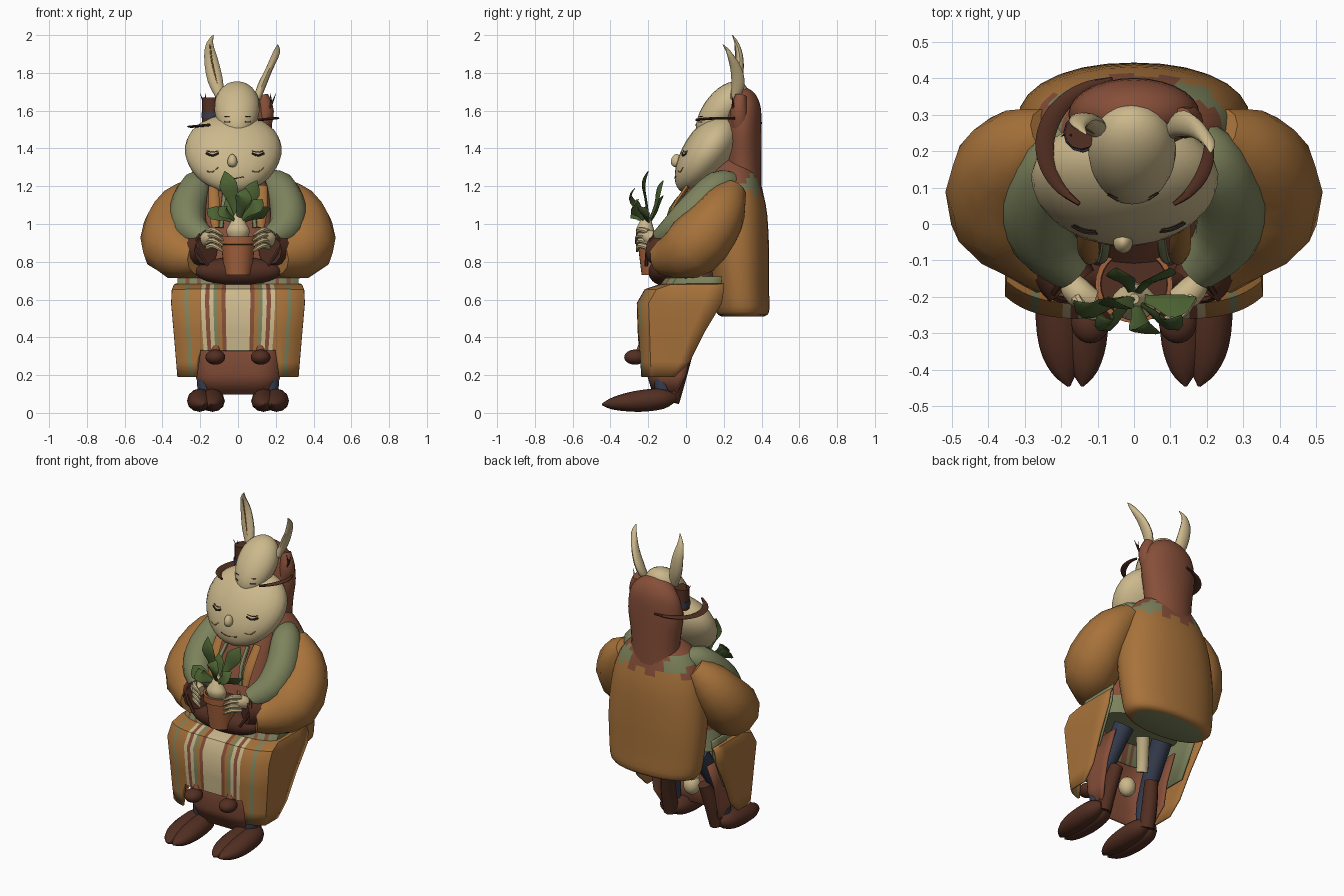
import bpy
import bmesh
import math
from mathutils import Vector, Matrix
from mathutils.bvhtree import BVHTree

cube = bpy.data.objects.get("Cube")
if cube:
    bpy.data.objects.remove(cube, do_unlink=True)


def material(name, rgb):
    mat = bpy.data.materials.new(name)
    mat.use_nodes = True
    mat.diffuse_color = (*rgb, 1)
    shader = next(n for n in mat.node_tree.nodes if n.type == "BSDF_PRINCIPLED")
    shader.inputs["Base Color"].default_value = (*rgb, 1)
    return mat


ochre = material("ochre cloth", (0.39, 0.17, 0.043))
sage = material("sage cloth", (0.205, 0.225, 0.108))
cream = material("cream skin", (0.60, 0.48, 0.26))
russet = material("russet cloth", (0.24, 0.078, 0.041))
brown = material("dark brown leather", (0.085, 0.028, 0.016))
leaf = material("leaf green", (0.07, 0.118, 0.031))
clay = material("terracotta", (0.38, 0.122, 0.045))
navy = material("navy trousers", (0.035, 0.045, 0.075))
ink = material("dark ink", (0.03, 0.022, 0.016))
parts = []


def finish(name, bm, mats):
    bmesh.ops.recalc_face_normals(bm, faces=bm.faces)
    mesh = bpy.data.meshes.new(name)
    bm.to_mesh(mesh)
    bm.free()
    for mat in mats:
        mesh.materials.append(mat)
    obj = bpy.data.objects.new(name, mesh)
    bpy.context.collection.objects.link(obj)
    parts.append(obj)
    return obj


def spline(keys, steps):
    """Smooth curve through tuples of any length."""
    ends = [keys[0]] + list(keys) + [keys[-1]]
    out = []
    for a, b, c, d in zip(ends, ends[1:], ends[2:], ends[3:]):
        for i in range(steps):
            t = i / steps
            out.append(tuple(
                q + t * ((r - p) / 2 + t * (p - 2.5 * q + 2 * r - s / 2
                                            + t * (1.5 * (q - r) + (s - p) / 2)))
                for p, q, r, s in zip(a, b, c, d)))
    return out + [tuple(keys[-1])]


def skin(name, rings, mats, rule=None):
    """Join closed rings of points and cap both ends."""
    bm = bmesh.new()
    loops = [[bm.verts.new(p) for p in ring] for ring in rings]
    count = len(loops[0])
    for low, high in zip(loops, loops[1:]):
        for i in range(count):
            j = (i + 1) % count
            bm.faces.new((low[i], low[j], high[j], high[i]))
    bm.faces.new(loops[0])
    bm.faces.new(loops[-1])
    if rule:
        for face in bm.faces:
            face.material_index = rule(face)
    return finish(name, bm, mats)


def tube(name, keys, mat, sides=12, steps=3, ref=None):
    """Sweep along keys of x, y, z, width, depth."""
    pts = spline([k if len(k) == 5 else (*k, k[3]) for k in keys], steps)
    pos = [Vector(p[:3]) for p in pts]
    if ref is None:
        span = [abs(v) for v in pos[-1] - pos[0]]
        ref = [float(i == span.index(min(span))) for i in range(3)]
    rings = []
    for i, p in enumerate(pts):
        along = (pos[min(i + 1, len(pos) - 1)] - pos[max(i - 1, 0)]).normalized()
        normal = Vector(ref)
        normal = (normal - along * normal.dot(along)).normalized()
        across = along.cross(normal)
        angles = [math.tau * k / sides for k in range(sides)]
        rings.append([pos[i] + across * p[3] * math.cos(a) + normal * p[4] * math.sin(a)
                      for a in angles])
    return skin(name, rings, [mat])


def loft(name, keys, mats, power=2, sides=28, steps=3, rule=None):
    """Stack horizontal ovals of z, centre y, half width, half depth."""
    def bend(v):
        return math.copysign(abs(v) ** (2 / power), v)
    angles = [math.tau * k / sides for k in range(sides)]
    rings = [[(w * bend(math.cos(a)), y + d * bend(math.sin(a)), z) for a in angles]
             for z, y, w, d in spline(keys, steps)]
    return skin(name, rings, mats, rule)


def ball(name, loc, size, mat, tilt=0, taper=0):
    bm = bmesh.new()
    bmesh.ops.create_uvsphere(bm, u_segments=24, v_segments=16, radius=1)
    for v in bm.verts:
        v.co.xy *= 1 + taper * v.co.z
    bm.transform(Matrix.Translation(loc) @ Matrix.Rotation(math.radians(tilt), 4, "X")
                 @ Matrix.Diagonal((*size, 1)))
    tree = BVHTree.FromBMesh(bm)
    finish(name, bm, [mat])
    return tree


def drape(name, keys, half, mats, pattern, notch=0):
    """Cloth hung round the front: front y, z, back y, width factor."""
    bm = bmesh.new()
    n = 16
    rows = []
    for row, (front, z, back, wide) in enumerate(keys):
        line = []
        for i in range(-n - 4, n + 5):
            u = max(-1, min(1, i / n))
            corner = front + 0.06 * abs(u) ** 5
            y = corner + (back - corner) * max(0, abs(i) - n) / 4
            hem = notch if abs(u) * half < 0.21 else 0
            line.append(bm.verts.new((u * half * wide, y, max(z, keys[-1][1] + hem - row * 0.001))))
        rows.append(line)
    for a, b in zip(rows, rows[1:]):
        for i in range(len(a) - 1):
            face = bm.faces.new((a[i], a[i + 1], b[i + 1], b[i]))
            stripe = int(abs(i + 0.5 - n - 4))
            face.material_index = int(pattern[min(stripe, len(pattern) - 1)])
    obj = finish(name, bm, mats)
    mod = obj.modifiers.new("thickness", "SOLIDIFY")
    mod.thickness = 0.012
    mod.offset = 0


# Coat body with lined underside and patched collar
def coat_rule(face):
    c = face.calc_center_median()
    if c.z < 0.511:
        return 1
    if c.z > 1.17 + 0.02 * math.sin(c.x * 60):
        return 1 if abs(c.x) > 0.13 and math.sin(c.x * 20 + c.z * 30) > -0.2 else 2
    return 0


loft("coat_body", [(0.51, 0.30, 0.24, 0.11), (0.535, 0.30, 0.29, 0.14), (0.65, 0.29, 0.31, 0.15),
                   (0.85, 0.275, 0.32, 0.165), (1.05, 0.265, 0.30, 0.165), (1.18, 0.26, 0.26, 0.145),
                   (1.27, 0.25, 0.20, 0.13), (1.34, 0.25, 0.11, 0.1)],
     [ochre, sage, russet], power=2.2, rule=coat_rule)
loft("chest", [(0.6, 0.03, 0.27, 0.15), (0.8, 0.02, 0.24, 0.15), (1.0, 0.07, 0.20, 0.15),
               (1.2, 0.13, 0.16, 0.12), (1.28, 0.16, 0.1, 0.08)], [russet, sage],
     rule=lambda f: int(f.calc_center_median().z < 0.7))

# Skirt with striped front, lining and an under robe
cloth = [ochre, sage, cream, russet]
drape("coat_skirt", [(0.0, 0.68, 0.2, 0.97), (-0.14, 0.675, 0.2, 1.0), (-0.215, 0.65, 0.2, 1.03),
                     (-0.255, 0.58, 0.19, 1.04), (-0.25, 0.43, 0.1, 1.0), (-0.245, 0.27, 0.02, 0.96),
                     (-0.24, 0.19, -0.06, 0.94)],
      0.335, cloth, "2223012320001000", notch=0.15)
drape("skirt_lining", [(0.0, 0.72, 0.19, 0.98), (-0.11, 0.71, 0.19, 1.0), (-0.17, 0.62, 0.18, 1.0),
                       (-0.225, 0.38, 0.06, 0.97)], 0.315, cloth, "3313313111311311")
drape("under_robe", [(-0.18, 0.5, 0.1, 1.1), (-0.215, 0.34, 0.03, 1.1), (-0.2, 0.2, 0.0, 1.1),
                     (-0.17, 0.1, -0.05, 0.95)], 0.2, cloth, "3")

# Hood and two faces
loft("hood", [(1.12, 0.29, 0.21, 0.11), (1.22, 0.30, 0.155, 0.1), (1.36, 0.30, 0.16, 0.1),
              (1.5, 0.30, 0.18, 0.1), (1.62, 0.305, 0.16, 0.09), (1.69, 0.305, 0.1, 0.06),
              (1.72, 0.30, 0.03, 0.025)], [russet])
face = ball("face", (-0.025, 0.11, 1.37), (0.255, 0.13, 0.24), cream, -36, taper=0.12)
crown = ball("upper_face", (-0.005, 0.19, 1.605), (0.12, 0.095, 0.18), cream, -42, taper=0.1)


def mark(name, tree, flat, mat, r):
    """Thin line laid on a face at front positions x, z."""
    hits = [tree.ray_cast(Vector((x, -1, z)), Vector((0, 1, 0)))[0] for x, z in flat]
    tube(name, [(*hit, r) for hit in hits if hit], mat, sides=6, ref=(0, 1, 0))


for s, side in ((1, "left"), (-1, "right")):
    mid = -0.015 + s * 0.12
    mark(side + "_eye", face, [(mid - 0.033, 1.375), (mid, 1.362), (mid + 0.033, 1.375)], ink, 0.006)
    mark(side + "_lid", face, [(mid - 0.03, 1.387), (mid, 1.38), (mid + 0.03, 1.387)], brown, 0.003)
    mark(side + "_upper_eye", crown, [(s * 0.055 - 0.017, 1.54), (s * 0.055 + 0.012, 1.54)], ink, 0.004)
    mark(side + "_upper_brow", crown, [(s * 0.055 - 0.015, 1.57), (s * 0.055 + 0.01, 1.57)], ink, 0.003)
    mark(side + "_smile", face, [(mid - 0.03, 1.28), (mid, 1.275), (mid + 0.03, 1.3)], ochre, 0.003)
mark("mouth", face, [(-0.08, 1.25), (-0.03, 1.24), (0.03, 1.25)], brown, 0.003)
ball("nose", (-0.03, -0.05, 1.335), (0.026, 0.03, 0.035), cream, taper=-0.2)

# Horns, hat piece, brim and twigs
tube("right_horn", [(-0.09, 0.25, 1.66, 0.02), (-0.12, 0.275, 1.76, 0.04, 0.025),
                    (-0.143, 0.285, 1.87, 0.036, 0.02), (-0.15, 0.27, 1.95, 0.02, 0.012),
                    (-0.13, 0.245, 2.0, 0.002)], cream, ref=(0, 1, 0))
tube("horn_groove", [(-0.11, 0.249, 1.74, 0.003), (-0.138, 0.264, 1.86, 0.004),
                     (-0.148, 0.258, 1.95, 0.003)], ochre, sides=6)
tube("left_horn", [(0.1, 0.25, 1.66, 0.018), (0.125, 0.275, 1.73, 0.022, 0.035),
                   (0.165, 0.265, 1.82, 0.018, 0.03), (0.205, 0.225, 1.91, 0.018, 0.012),
                   (0.21, 0.195, 1.95, 0.002)], cream, ref=(0, 1, 0))
for name, start, end, wide in (("right_brim", 100, 235, 0.02), ("left_brim", -55, 15, 0.012)):
    arc = []
    for k in range(9):
        a = math.radians(start + (end - start) * k / 8)
        x = 0.225 * math.cos(a) - 0.02
        arc.append((x, 0.21 + 0.19 * math.sin(a), 1.54 + x * 0.1,
                    0.006 + wide * math.sin(math.pi * k / 8), 0.007))
    tube(name, arc, brown, sides=8, ref=(0, 0, 1))
tube("hat_piece", [(-0.14, 0.25, 1.54, 0.05), (-0.145, 0.25, 1.67, 0.045)], brown)
tube("hat_band", [(-0.14, 0.25, 1.56, 0.054), (-0.14, 0.25, 1.59, 0.053)], navy)
tube("hood_fold", [(0.12, 0.29, 1.5, 0.05), (0.145, 0.28, 1.6, 0.045), (0.13, 0.29, 1.68, 0.03)], russet)
for s, side in ((1, "left"), (-1, "right")):
    for k in (0, 1):
        tube(f"{side}_twig_{k}", [(s * 0.14, 0.25, 1.58, 0.006), (s * 0.175, 0.25, 1.63, 0.006),
                                  (s * (0.2 - k * 0.03), 0.24, 1.69, 0.001)], brown, sides=6)

# Arms, hands, legs and shoes on both sides
for s, side in ((1, "left"), (-1, "right")):
    def limb(name, keys, mat, **options):
        tube(side + "_" + name, [(k[0] * s, *k[1:]) for k in keys], mat, **options)
    limb("sleeve", [(0.23, 0.25, 1.18, 0.07), (0.3, 0.205, 1.1, 0.12), (0.35, 0.14, 0.99, 0.15),
                    (0.345, 0.04, 0.88, 0.165), (0.27, -0.05, 0.835, 0.13), (0.2, -0.13, 0.82, 0.09)],
         ochre, sides=12, steps=2)
    limb("shawl", [(0.16, 0.26, 1.22, 0.05), (0.215, 0.175, 1.2, 0.085), (0.265, 0.06, 1.08, 0.097),
                   (0.25, -0.04, 0.98, 0.09), (0.17, -0.13, 0.92, 0.06)], sage, sides=14)
    limb("lapel", [(0.13, 0.01, 1.2, 0.025, 0.012), (0.125, -0.07, 1.08, 0.03, 0.012),
                   (0.12, -0.1, 0.98, 0.02, 0.012)], ochre, sides=8, ref=(0, 1, 0))
    limb("tie", [(0.07, 0.0, 1.18, 0.012, 0.01), (0.08, -0.08, 1.08, 0.014, 0.01),
                 (0.09, -0.1, 0.98, 0.012, 0.01)], sage, sides=8, ref=(0, 1, 0))
    limb("cuff", [(0.22, -0.1, 0.86, 0.085), (0.17, -0.17, 0.86, 0.075)], brown)
    limb("strap", [(0.2, -0.16, 0.95, 0.01), (0.22, -0.2, 0.88, 0.01), (0.16, -0.21, 0.78, 0.01)],
         brown, sides=6)
    limb("wrist", [(0.19, -0.14, 0.9, 0.03), (0.15, -0.19, 0.93, 0.04), (0.11, -0.21, 0.93, 0.03)], cream)
    for k in range(4):
        z = 0.97 - 0.028 * k
        limb(f"finger_{k}", [(0.16, -0.2, z - 0.01, 0.015), (0.13, -0.245, z, 0.014),
                             (0.08, -0.26, z - 0.03, 0.006)], cream, sides=8)
    limb("trouser_leg", [(0.175, -0.12, 0.08, 0.04), (0.17, -0.11, 0.25, 0.045),
                         (0.14, 0.08, 0.56, 0.06)], navy)
    limb("boot_shaft", [(0.16, -0.08, 0.06, 0.045), (0.15, -0.04, 0.2, 0.045), (0.13, 0.0, 0.33, 0.04)], brown)
    for k in (-1, 1):
        limb(f"shoe_lobe_{k + 1}",
             [(0.17 + k * 0.02, -0.055, 0.08, 0.02), (0.17 + k * 0.03, -0.12, 0.075, 0.058, 0.053),
              (0.17 + k * 0.035, -0.23, 0.064, 0.065, 0.058), (0.168 + k * 0.032, -0.33, 0.055, 0.06, 0.046),
              (0.163 + k * 0.026, -0.4, 0.048, 0.038, 0.028), (0.16 + k * 0.018, -0.445, 0.045, 0.004)],
             brown, ref=(0, 0, 1))
    ball(side + "_hanging_foot", (s * 0.12, -0.27, 0.295), (0.052, 0.057, 0.04), brown)
    limb("hanging_ankle", [(0.12, -0.25, 0.3, 0.025), (0.115, -0.225, 0.36, 0.025)], russet)

# Waist muff and pieces tucked under the coat
ball("waist_muff", (0, -0.12, 0.75), (0.23, 0.08, 0.075), brown)
tube("tucked_root", [(-0.06, 0.0, 0.36, 0.035), (-0.04, 0.03, 0.43, 0.035), (0.0, 0.08, 0.54, 0.04)], cream)
ball("tucked_bulb", (0, -0.06, 0.27), (0.05, 0.05, 0.06), cream)

# Potted plant
loft("pot", [(0.73, -0.165, 0.07, 0.07), (0.89, -0.165, 0.09, 0.09), (0.895, -0.165, 0.104, 0.104),
             (0.935, -0.165, 0.106, 0.106), (0.935, -0.165, 0.092, 0.092), (0.91, -0.165, 0.09, 0.09)],
     [clay, brown], steps=1,
     rule=lambda f: int(len(f.verts) > 4 and f.calc_center_median().z > 0.9))
loft("bulb", [(0.9, -0.2, 0.04, 0.04), (0.96, -0.215, 0.062, 0.05), (1.0, -0.215, 0.045, 0.038),
              (1.06, -0.205, 0.014, 0.014)], [cream], sides=14)
tips = [(-0.07, -0.2, 1.28, 0.048), (0.1, -0.12, 1.23, 0.045), (-0.165, -0.21, 1.08, 0.045),
        (0.17, -0.2, 1.08, 0.045), (0.04, -0.27, 1.19, 0.045), (-0.05, -0.12, 1.15, 0.042),
        (0.13, -0.25, 1.13, 0.042), (-0.1, -0.25, 1.09, 0.04)]
for k, (x, y, z, w) in enumerate(tips):
    rise = z - 1.0
    lean = y + 0.2
    tube(f"leaf_{k}", [(0, -0.2, 1.0, 0.008), (x * 0.35, lean * 0.6 - 0.21, 1.0 + rise * 0.4, w * 0.5, 0.006),
                       (x * 0.75, lean - 0.225, 1.0 + rise * 0.75, w, 0.006), (x, y, z, 0.002)],
         leaf, sides=8, ref=(-x * 3, 1, -0.9 if lean < 0 else 0.9 if rise < 0.1 else -0.2))

# Soft shading with kept edges
bpy.ops.object.select_all(action="DESELECT")
for obj in parts:
    obj.select_set(True)
bpy.context.view_layer.objects.active = parts[0]
bpy.ops.object.shade_smooth_by_angle(angle=math.radians(40))
